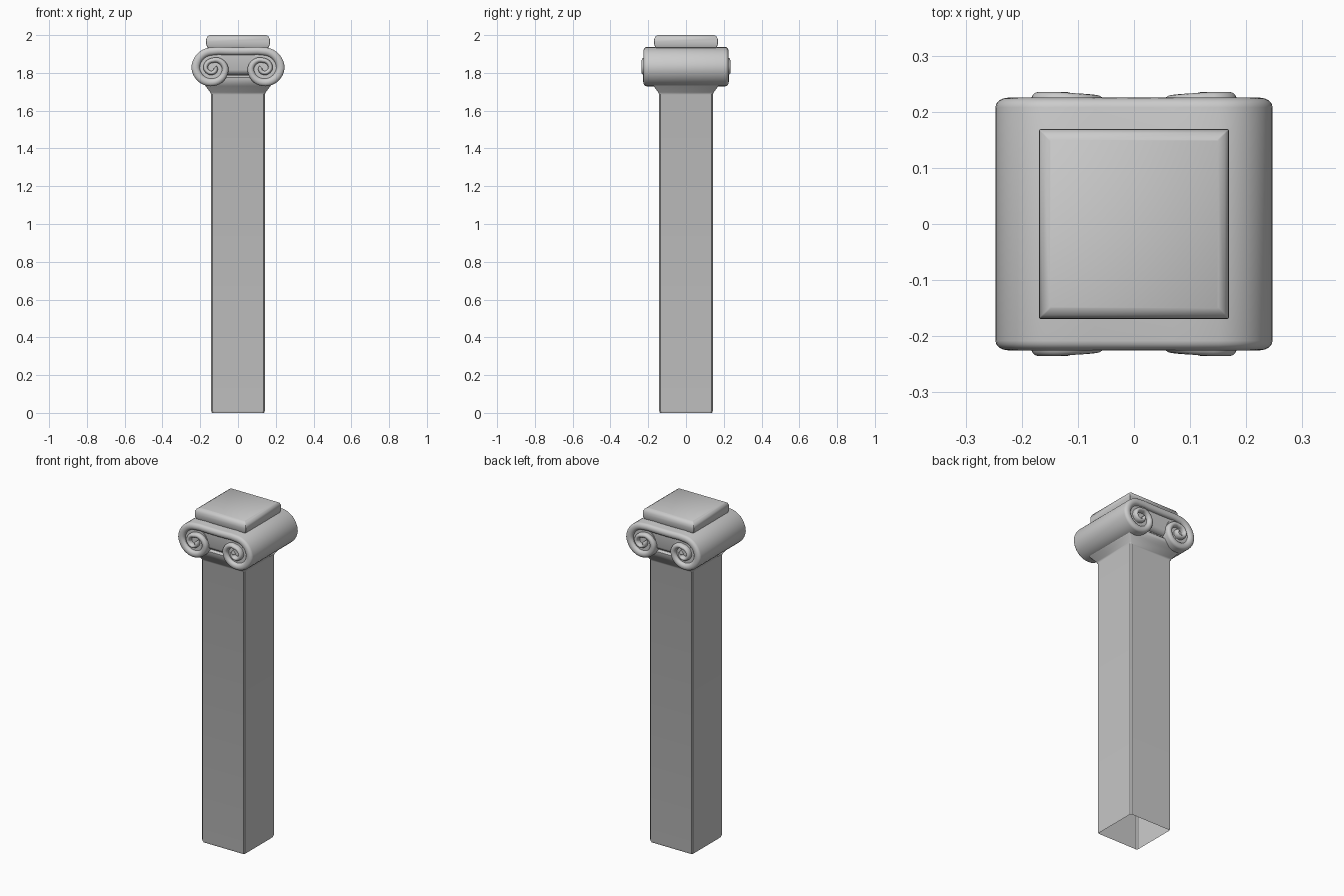
import bpy, bmesh, math
from mathutils import Vector

if "Cube" in bpy.data.objects:
    bpy.data.objects.remove(bpy.data.objects["Cube"])


def finish(name, bm, angle=40):
    bmesh.ops.recalc_face_normals(bm, faces=bm.faces)
    me = bpy.data.meshes.new(name)
    bm.to_mesh(me)
    bm.free()
    ob = bpy.data.objects.new(name, me)
    bpy.context.collection.objects.link(ob)
    bpy.ops.object.select_all(action='DESELECT')
    ob.select_set(True)
    bpy.context.view_layer.objects.active = ob
    bpy.ops.object.shade_smooth_by_angle(angle=math.radians(angle))
    return ob


def skin(bm, rings, cap_start, cap_end):
    rows = [[bm.verts.new(p) for p in r] for r in rings]
    n = len(rows[0])
    for a, b in zip(rows, rows[1:]):
        for i in range(n):
            bm.faces.new((a[i], a[(i + 1) % n], b[(i + 1) % n], b[i]))
    if cap_start:
        bm.faces.new(rows[0])
    if cap_end:
        bm.faces.new(rows[-1])


def square(h, z, c):
    # square ring with slightly chamfered corners
    k = h - c
    return [(h, -k, z), (h, k, z), (k, h, z), (-k, h, z),
            (-h, k, z), (-h, -k, z), (-k, -h, z), (k, -h, z)]


def square_loft(name, profile, c, cap_start, cap_end):
    bm = bmesh.new()
    skin(bm, [square(h, z, c) for h, z in profile], cap_start, cap_end)
    return finish(name, bm)


# Shaft with flared neck, open underneath
square_loft("shaft", [(0.138, 0), (0.142, 0.012), (0.142, 1.685), (0.147, 1.697),
                      (0.172, 1.73), (0.184, 1.752), (0.187, 1.775),
                      (0.175, 1.785), (0.175, 1.80)], 0.007, False, True)

# Cushion-edged top slab
square_loft("top_slab", [(0.152, 1.93), (0.163, 1.935), (0.168, 1.948), (0.169, 1.965),
                         (0.168, 1.98), (0.162, 1.993), (0.150, 2.0)], 0.002, True, True)

# Spiral keys: degrees clockwise from top, outer radius, band width, half depth
CX, CZ = 0.133, 1.826
KEYS = [(0, 0.109, 0.042, 0.225), (90, 0.114, 0.044, 0.225), (180, 0.096, 0.040, 0.226),
        (270, 0.082, 0.034, 0.230), (360, 0.053, 0.026, 0.235), (450, 0.051, 0.024, 0.235),
        (540, 0.036, 0.022, 0.235), (650, 0.022, 0.022, 0.235)]


def sample(t):
    for a, b in zip(KEYS, KEYS[1:]):
        if t <= b[0]:
            f = (t - a[0]) / (b[0] - a[0])
            return [p + (q - p) * f for p, q in zip(a, b)][1:]


# Rolled scroll: rounded band swept over the top and into both spirals
half = [(x, 1.915 + 0.0015 * (x / 0.09) ** 2, 0.041, 0.225) for x in (0.03, 0.07, 0.105)]
for t in range(10, 651, 10):
    r, w, d = sample(t)
    m = r - w / 2
    a = math.radians(t)
    half.append((CX + m * math.sin(a), CZ + m * math.cos(a), w, d))
path = [(-x, z, w, d) for x, z, w, d in reversed(half)] + half
rings = []
for i, (x, z, w, d) in enumerate(path):
    p, q = path[max(i - 1, 0)], path[min(i + 1, len(path) - 1)]
    tan = Vector((q[0] - p[0], q[1] - p[1])).normalized()
    nx, nz = -tan.y, tan.x
    ring = []
    for side in (1, -1):
        for k in range(9):
            a = math.pi * k / 8
            n = side * w / 2 * math.cos(a)
            y = side * (d - 0.017 + 0.017 * math.sin(a))
            ring.append((x + nx * n, y, z + nz * n))
    rings.append(ring)
bm = bmesh.new()
skin(bm, rings, True, True)
finish("scroll_band", bm, 50)

# Recessed fill behind the spirals
for side, name in ((1, "scroll_core_right"), (-1, "scroll_core_left")):
    bm = bmesh.new()
    disc = [(math.cos(2 * math.pi * i / 32) * 0.078, math.sin(2 * math.pi * i / 32) * 0.078)
            for i in range(32)]
    skin(bm, [[(side * CX + u, y, CZ + v) for u, v in disc] for y in (-0.208, 0.208)], True, True)
    finish(name, bm)

# Rounded block between the spirals, under the band
bm = bmesh.new()
front = [(0.18, 1.79), (0.196, 1.80), (0.203, 1.815), (0.203, 1.91)]
prof = [(-y, z) for y, z in front] + [(y, z) for y, z in reversed(front)]
skin(bm, [[(x, y, z) for y, z in prof] for x in (-0.13, 0.13)], True, True)
finish("scroll_centre", bm)
